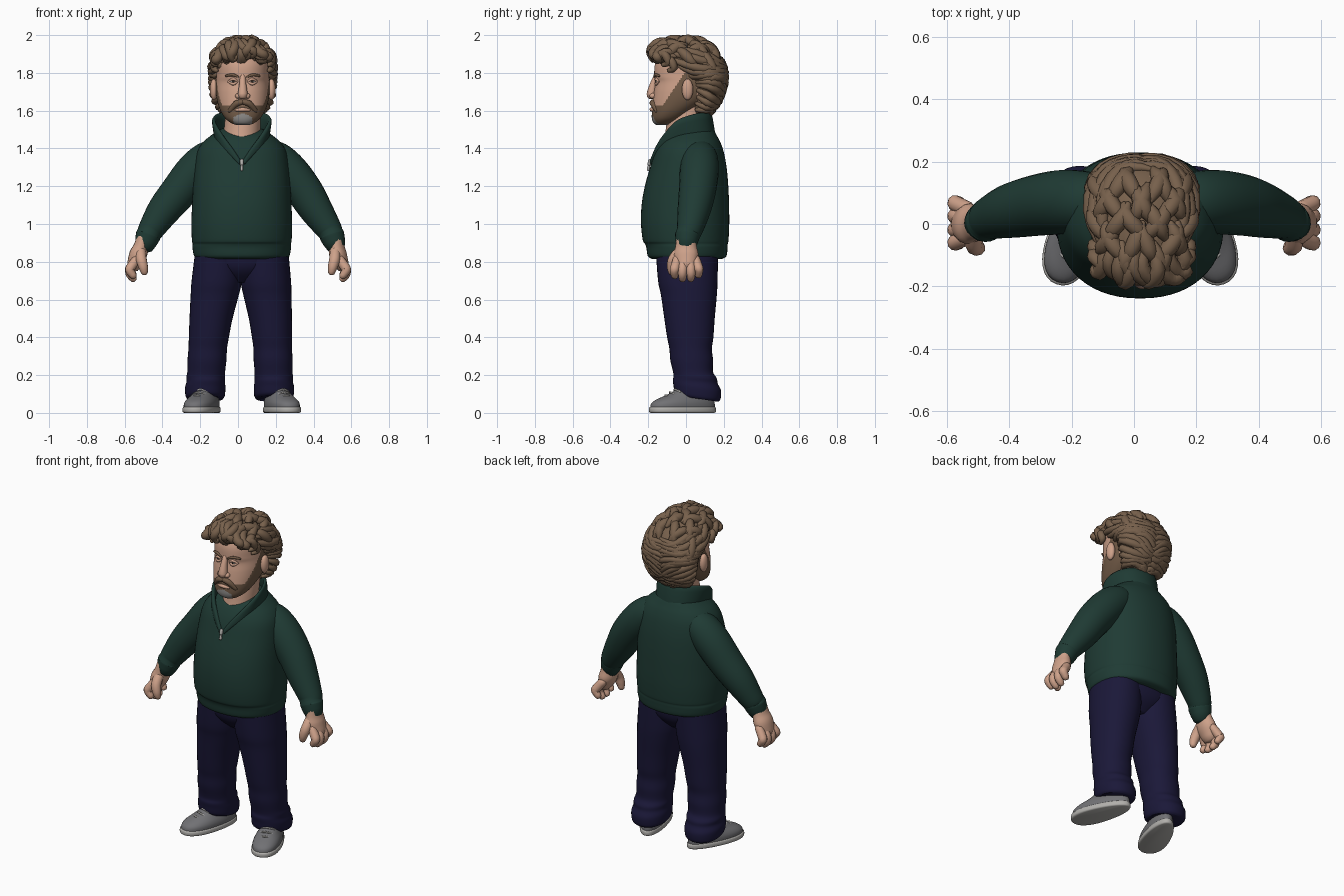
import bpy, bmesh, math, random
from mathutils import Vector
from mathutils.bvhtree import BVHTree

if "Cube" in bpy.data.objects:
    bpy.data.objects.remove(bpy.data.objects["Cube"])

random.seed(4)
CX = 0.02  # body axis


def material(name, r, g, b):
    m = bpy.data.materials.new(name)
    m.diffuse_color = (r, g, b, 1)
    m.use_nodes = True
    m.node_tree.nodes["Principled BSDF"].inputs["Base Color"].default_value = m.diffuse_color
    return m


GREEN = material("dark_green_knit", .0135, .043, .034)
NAVY = material("navy_cloth", .0105, .009, .040)
SKIN = material("skin", .62, .36, .255)
HAIR = material("brown_hair", .185, .118, .072)
BEARD = material("dark_brown_beard", .165, .102, .062)
GREY = material("grey_beard", .27, .26, .25)
SHOE = material("grey_canvas", .165, .165, .175)
PALE = material("pale_grey", .44, .43, .41)
WHITE = material("eye_white", .75, .72, .68)
DARK = material("eye_dark", .03, .022, .018)


def spline(rows, n):
    """Smooth resampling of rows of numbers."""
    out = []
    for i in range(len(rows) - 1):
        a, b, c, d = (rows[max(i - 1, 0)], rows[i], rows[i + 1], rows[min(i + 2, len(rows) - 1)])
        for k in range(n):
            t = k / n
            out.append([.5 * (2 * q + (r - p) * t + (2 * p - 5 * q + 4 * r - s) * t * t
                        + (3 * q - p - 3 * r + s) * t ** 3) for p, q, r, s in zip(a, b, c, d)])
    out.append(list(rows[-1]))
    return out


def skin_rings(bm, rings):
    n = len(rings[0])
    vs = [[bm.verts.new(p) for p in r] for r in rings]
    for r0, r1 in zip(vs, vs[1:]):
        for i in range(n):
            bm.faces.new((r0[i], r0[(i + 1) % n], r1[(i + 1) % n], r1[i]))
    bm.faces.new(vs[0])
    bm.faces.new(vs[-1])


def loft(bm, rows, power=2.0, sides=40, steps=5):
    """Stacked rounded sections: z, centre x, front y, back y, half width."""
    rings, e = [], 2 / power
    for z, cx, yf, yb, hw in spline(rows, steps):
        ring = []
        for i in range(sides):
            c, s = math.cos(math.tau * i / sides), math.sin(math.tau * i / sides)
            ring.append((cx + hw * math.copysign(abs(c) ** e, c),
                         (yf + yb) / 2 + (yb - yf) / 2 * math.copysign(abs(s) ** e, s), z))
        rings.append(ring)
    skin_rings(bm, rings)


def tube(bm, pts, sides=10, steps=4, wide=1.0):
    """Round-ended tube through x, y, z, radius points."""
    path = spline(pts, steps)
    P = [Vector(p[:3]) for p in path]
    R = [max(p[3], .001) for p in path]
    t0, t1 = (P[0] - P[1]).normalized(), (P[-1] - P[-2]).normalized()
    P = [P[0] + t0 * R[0] * .9, P[0] + t0 * R[0] * .6] + P + [P[-1] + t1 * R[-1] * .6, P[-1] + t1 * R[-1] * .9]
    R = [R[0] * .4, R[0] * .8] + R + [R[-1] * .8, R[-1] * .4]
    u, rings = Vector((.12, 1, .17)), []
    for i, p in enumerate(P):
        t = (P[min(i + 1, len(P) - 1)] - P[max(i - 1, 0)]).normalized()
        u = (u - t * u.dot(t)).normalized()
        v = t.cross(u)
        rings.append([p + (u * math.cos(a) * wide + v * math.sin(a)) * R[i]
                      for a in (math.tau * k / sides for k in range(sides))])
    skin_rings(bm, rings)


def ball(bm, c, r):
    vs = bmesh.ops.create_uvsphere(bm, u_segments=20, v_segments=12, radius=1)["verts"]
    for v in vs:
        v.co = Vector(c) + Vector(a * b for a, b in zip(v.co, r))


def make(name, bm, mats, rule=None, angle=50):
    bmesh.ops.recalc_face_normals(bm, faces=bm.faces)
    me = bpy.data.meshes.new(name)
    bm.to_mesh(me)
    bm.free()
    ob = bpy.data.objects.new(name, me)
    bpy.context.collection.objects.link(ob)
    for m in mats:
        me.materials.append(m)
    if rule:
        for p in me.polygons:
            p.material_index = rule(p.center)
    for o in bpy.context.selected_objects:
        o.select_set(False)
    ob.select_set(True)
    bpy.context.view_layer.objects.active = ob
    bpy.ops.object.shade_smooth_by_angle(angle=math.radians(angle))
    return ob


# Sweater body with a hem band
bm = bmesh.new()
loft(bm, [(.815, CX, -.18, .19, .23), (.83, CX, -.202, .214, .252), (.875, CX, -.21, .22, .261),
          (.895, CX, -.217, .221, .26), (.915, CX, -.229, .225, .264), (1.0, CX, -.238, .229, .267),
          (1.1, CX, -.235, .228, .263), (1.2, CX, -.218, .224, .258), (1.3, CX, -.19, .215, .25),
          (1.38, CX, -.165, .2, .236), (1.43, CX, -.14, .183, .208), (1.465, CX, -.112, .165, .168),
          (1.495, CX, -.07, .148, .125), (1.51, CX, -.03, .13, .09)], 2.2, 56)
make("sweater_body", bm, [GREEN])

# Open stand-up collar
base = [(0, .152, 1.44), (.085, .125, 1.44), (.13, .05, 1.44), (.13, -.06, 1.43), (.1, -.125, 1.40),
        (.055, -.163, 1.355), (.012, -.183, 1.31)]
rim = [(0, .125, 1.598), (.085, .1, 1.596), (.138, .03, 1.582), (.15, -.05, 1.55), (.108, -.115, 1.48),
       (.047, -.16, 1.40), (.006, -.185, 1.335)]
mid = [tuple((p + q) / 2 * (.98 if k < 2 else 1) for k, (p, q) in enumerate(zip(a, b))) for a, b in zip(base, rim)]
bm, lines = bmesh.new(), []
for half in (base, mid, rim):
    full = [(-x, y, z) for x, y, z in reversed(half[1:])] + half
    lines.append([bm.verts.new((CX + x, y, z)) for x, y, z in spline(full, 4)])
for a, b in zip(lines, lines[1:]):
    for i in range(len(a) - 1):
        bm.faces.new((a[i], a[i + 1], b[i + 1], b[i]))
collar = make("sweater_collar", bm, [GREEN])
mod = collar.modifiers.new("thickness", "SOLIDIFY")
mod.thickness, mod.offset = .024, 0
mod = collar.modifiers.new("soften", "SUBSURF")
mod.levels = mod.render_levels = 1

# Zip pull
bm = bmesh.new()
tube(bm, [(CX, -.19, 1.335, .01), (CX, -.194, 1.318, .01)])
tube(bm, [(CX, -.196, 1.31, .006), (CX, -.2, 1.288, .008)])
make("zip_pull", bm, [PALE])

# Arms, hands, legs and shoes
for s, side in ((-1, "right"), (1, "left")):
    h = -.012 if s > 0 else .006
    bm = bmesh.new()
    tube(bm, [(CX + s * x, y, z, r) for x, y, z, r in (
        (.12, .072, 1.36, .085), (.18, .072, 1.34, .098), (.25, .07, 1.275, .103), (.33, .06, 1.175, .098),
        (.405 + h, .043, 1.075, .088), (.468 + h, .022, .98, .071), (.486 + h, .01, .947, .064),
        (.49 + h, .008, .938, .066), (.502 + h, .003, .905, .059))], 24, 5)
    make(side + "_sleeve", bm, [GREEN])

    h = -.04 if s > 0 else 0
    bm = bmesh.new()
    tube(bm, [(CX + s * (x + h), y, z, r) for x, y, z, r in (
        (.52 - h * .6, 0, .93, .036), (.532 - h * .3, 0, .88, .041), (.55, 0, .835, .047), (.57, 0, .785, .038))], 16, 4, 1.4)
    for y, tip in ((-.052, .728), (-.016, .712), (.022, .712), (.058, .732)):
        tube(bm, [(CX + s * (.555 + h), y * .85, .815, .025), (CX + s * (.588 + h), y * 1.1, .77, .026),
                  (CX + s * (.592 + h), y * 1.18, tip + .025, .024), (CX + s * (.576 + h), y * 1.15, tip, .02)])
    tube(bm, [(CX + s * (.535 + h), -.03, .86, .028), (CX + s * (.532 + h), -.066, .815, .029),
              (CX + s * (.522 + h), -.076, .775, .026), (CX + s * (.516 + h), -.076, .748, .02)])
    make(side + "_hand", bm, [SKIN])

    bm = bmesh.new()
    loft(bm, [(z, CX - .011 * (.86 - z) / .7 + s * x, yf, yb, w) for z, x, yf, yb, w in (
        (.86, .118, -.16, .17, .128), (.7, .13, -.148, .167, .133), (.62, .14, -.132, .163, .127),
        (.5, .157, -.115, .152, .114), (.4, .167, -.1, .145, .106), (.34, .172, -.088, .137, .102),
        (.28, .175, -.083, .143, .103), (.22, .178, -.07, .143, .1), (.19, .18, -.066, .163, .103),
        (.165, .18, -.07, .168, .102), (.135, .182, -.066, .185, .107), (.095, .182, -.06, .183, .104),
        (.08, .182, -.045, .17, .095))], 2.15, 36)
    for v in bm.verts:  # hem drops toward the heel
        if v.co.z < .25:
            v.co.z -= (v.co.y - .03) * .22 * (1 - v.co.z / .25)
    make(side + "_trouser_leg", bm, [NAVY])

    ang = s * math.radians(20)
    for part, mat, rows in (
        ("_shoe_sole", PALE, ((0, 0, -.176, .176, .07), (.006, 0, -.186, .184, .078), (.026, 0, -.186, .184, .078), (.032, 0, -.178, .178, .072))),
        ("_shoe_upper", SHOE, ((.026, 0, -.18, .178, .073), (.05, 0, -.174, .178, .074), (.07, 0, -.147, .174, .069),
                               (.09, 0, -.1, .168, .06), (.115, 0, -.05, .16, .052), (.15, 0, -.01, .15, .046))),
        ("_shoe_laces", PALE, None)):
        bm = bmesh.new()
        if rows:
            loft(bm, rows, 2.2, 36, 3)
        else:
            for y, z, w in ((-.092, .095, .03), (-.066, .111, .034), (-.04, .126, .036)):
                tube(bm, [(-w, y + .012, z - .016, .005), (0, y - .006, z - .001, .005), (w, y + .012, z - .016, .005)], 8)
        for v in bm.verts:  # wide toe, narrow heel, toes turned out
            x, y = v.co.x * (1 - v.co.y * 1.1), v.co.y
            v.co.x = CX + s * .205 + x * math.cos(ang) - y * math.sin(ang) * -1 * -1
            v.co.y = -.017 + x * math.sin(ang) + y * math.cos(ang)
        make(side + part, bm, [mat])

# Trouser hips
bm = bmesh.new()
loft(bm, [(.88, CX, -.158, .17, .24), (.8, CX, -.155, .168, .225), (.745, CX, -.132, .148, .16), (.69, CX, -.075, .095, .08)], 2.3)
make("trouser_hips", bm, [NAVY])

# Neck
HX = .025
bm = bmesh.new()
loft(bm, [(1.42, CX, -.125, .1, .1), (1.47, CX, -.112, .1, .098), (1.55, HX, -.1, .11, .095), (1.65, HX, -.08, .12, .095)])
make("neck", bm, [SKIN])


# Head with beard, sideburns and grey chin coloured by position
def face_colour(c):
    x, y, z = abs(c.x - HX), c.y, c.z
    if z < 1.583 - 8 * x * x and x < .05 and y < -.08:
        return 2
    edge = 1.625 + max(0, y + .125) * 1.5
    return 1 if y < .06 and z < min(edge, 1.80) else 0


bm = bmesh.new()
loft(bm, [(1.524, HX, -.155, -.09, .035), (1.535, HX, -.172, -.06, .062), (1.56, HX, -.181, -.01, .093),
          (1.6, HX, -.18, .05, .118), (1.65, HX, -.176, .12, .135), (1.7, HX, -.17, .16, .142),
          (1.75, HX, -.162, .18, .142), (1.785, HX, -.168, .185, .14), (1.85, HX, -.163, .18, .137),
          (1.91, HX, -.13, .15, .115), (1.945, HX, -.06, .08, .06)], 2.15, 128, 11)
make("head", bm, [SKIN, BEARD, GREY], face_colour)

# Nose, ears, eyelids and lower lip
bm = bmesh.new()
tube(bm, [(HX, -.155, 1.785, .015), (HX, -.171, 1.745, .018), (HX, -.18, 1.705, .024), (HX, -.183, 1.685, .026)], 16)
for s in (-1, 1):
    ball(bm, (HX + s * .024, -.175, 1.678), (.016, .018, .015))
    ball(bm, (HX + s * .153, .008, 1.712), (.021, .03, .056))
    for z0, z1 in ((1.763, 1.767), (1.747, 1.741)):
        tube(bm, [(HX + s * .028, -.157, 1.755, .005), (HX + s * .05, -.158, z1, .008), (HX + s * .076, -.145, 1.754, .005)], 8)
tube(bm, [(HX - .034, -.174, 1.603, .007), (HX, -.182, 1.606, .011), (HX + .034, -.174, 1.603, .007)])
make("nose_ears_and_lips", bm, [SKIN])

# Eyes
whites, pupils = bmesh.new(), bmesh.new()
for s in (-1, 1):
    ball(whites, (HX + s * .051, -.142, 1.755), (.021, .018, .011))
    ball(pupils, (HX + s * .05, -.158, 1.755), (.007, .004, .007))
make("eye_whites", whites, [WHITE])
make("pupils", pupils, [DARK])

# Eyebrows and moustache
bm = bmesh.new()
for s in (-1, 1):
    tube(bm, [(HX + s * .024, -.168, 1.779, .005), (HX + s * .055, -.161, 1.79, .008), (HX + s * .088, -.142, 1.784, .006)])
    tube(bm, [(HX + s * .004, -.178, 1.645, .014), (HX + s * .035, -.174, 1.637, .017), (HX + s * .066, -.154, 1.6, .013)])
make("eyebrows_and_moustache", bm, [BEARD])

# Hair base
bm = bmesh.new()
loft(bm, [(1.57, HX, .035, .095, .07), (1.6, HX, .03, .125, .11), (1.65, HX, .035, .165, .14), (1.7, HX, .03, .185, .153),
          (1.77, HX, .01, .203, .158), (1.82, HX, -.06, .2, .158), (1.86, HX, -.14, .185, .152),
          (1.9, HX, -.16, .16, .136), (1.94, HX, -.15, .115, .1), (1.965, HX, -.1, .05, .05)])
surface = BVHTree.FromBMesh(bm)
make("hair_base", bm, [HAIR])


def on_hair(origin, guess, r):
    d = (Vector(guess) - Vector(origin)).normalized()
    hit = surface.ray_cast(Vector(origin), d)[0]
    return (*((hit if hit else Vector(guess)) + d * r * .35), r)


bm = bmesh.new()
# Locks swept back around the sides to the nape
for s in (-1, 1):
    for layer in range(2):
        for i in range(12):
            z0 = 1.915 - i * .027 - layer * .013
            start = (-42 if z0 > 1.85 else -28 if z0 > 1.79 else 4) + layer * 38
            drop = .05 + random.uniform(-.015, .03)
            pts = []
            for k in range(6):
                t = k / 5
                a = math.radians(start + (104 - start) * t)
                z = max(1.585, z0 - drop * t + .014 * math.sin(t * 7 + i))
                g = (HX + s * .2 * math.cos(a), .03 + .22 * math.sin(a), z)
                pts.append(on_hair((HX, .07, z), g, (.011, .021, .024, .022, .019, .009)[k]))
            tube(bm, pts, 8, 2)
# Chunky crossing locks over the crown
for row in range(6):
    for col in range(6):
        x, y = (col - 2.5) * .045 + random.uniform(-.014, .014), .165 - row * .055
        turn = (1 if (row + col) % 2 else -1) * random.uniform(.5, 1.3)
        pts = []
        for k in range(5):
            a, t = turn * (1.3 - k * .45), k / 4
            px, py = x + math.sin(a) * .04, y - t * .1
            r2 = px * px * 1.3 + py * py
            pts.append(on_hair((HX, 0, 1.8), (HX + px, py, 1.96 - 3 * r2), (.012, .024, .028, .024, .01)[k]))
        tube(bm, pts, 8, 3)
# Uneven curls rolled over the forehead
for i in range(10):
    x = -.125 + i * .028
    w = (1 if i % 3 else -1) * random.uniform(.01, .05)
    dz, dy = 3.4 * x * x + random.uniform(0, .012), 2.4 * x * x + random.uniform(-.006, .01)
    low = 1.885 - 1.5 * x * x + random.uniform(-.014, .014)
    tube(bm, [(HX + x * .8, -.08 + dy, 1.972 - dz, .016), (HX + x - w * .3, -.145 + dy, 1.97 - dz, .025),
              (HX + x + w * .4, -.184 + dy, 1.937 - dz, .026), (HX + x + w, -.182 + dy, (low + 1.935 - dz) / 2, .024),
              (HX + x + w * .5, -.172 + dy, low, .018), (HX + x - w * .3, -.176 + dy, low + .014, .012)], 8, 3)
# Loose curls at the temples
for s in (-1, 1):
    for y, z in ((-.11, 1.875), (-.08, 1.845)):
        tube(bm, [(HX + s * .125, y - .03, z + .03, .014), (HX + s * .15, y, z + .02, .022),
                  (HX + s * .152, y + .015, z - .02, .02), (HX + s * .14, y - .01, z - .032, .012)], 8, 3)
make("hair_locks", bm, [HAIR], angle=80)
